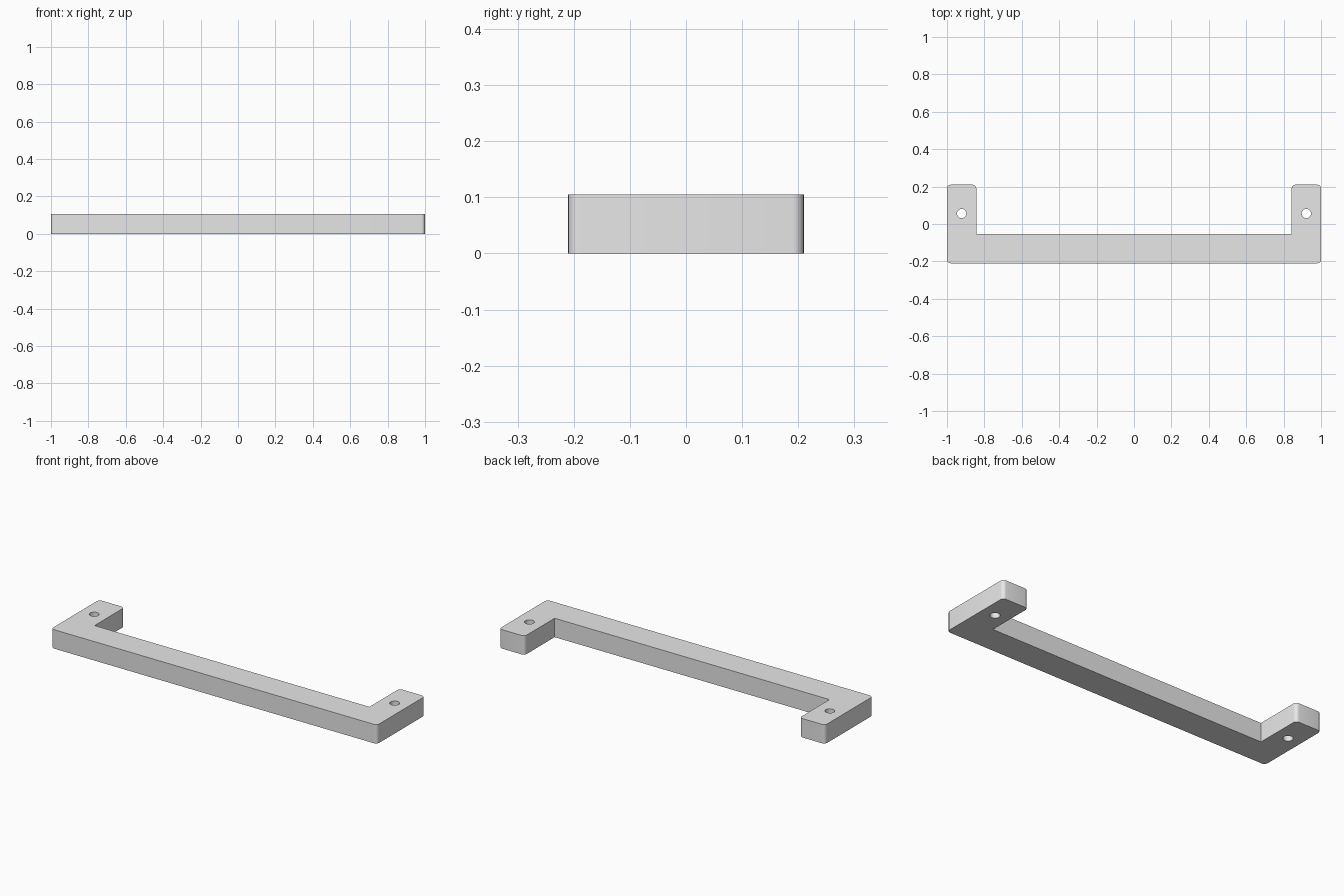
import bpy, bmesh, math

cube = bpy.data.objects.get("Cube")
if cube:
    bpy.data.objects.remove(cube, do_unlink=True)

HALF_LENGTH, HALF_DEPTH, HEIGHT = 1.0, 0.21, 0.105
WIDTH = 0.157           # width of the grip and of both arms
CORNER = 0.02           # rounding of the outer corners
HOLE_RADIUS, HOLE_Y = 0.025, 0.056

# Plain grey material
grey = bpy.data.materials.new("light grey")
grey.use_nodes = True
colour = (0.8, 0.8, 0.8, 1)
grey.diffuse_color = colour
grey.node_tree.nodes["Principled BSDF"].inputs["Base Color"].default_value = colour

# U-shaped handle: right half of the outline, mirrored to the left
inner = HALF_LENGTH - WIDTH
half = [(HALF_LENGTH, -HALF_DEPTH), (HALF_LENGTH, HALF_DEPTH),
        (inner, HALF_DEPTH), (inner, WIDTH - HALF_DEPTH)]
outline = half + [(-x, y) for x, y in reversed(half)]

bm = bmesh.new()
base = bm.faces.new([bm.verts.new((x, y, 0)) for x, y in outline])
top = bmesh.ops.extrude_face_region(bm, geom=[base])["geom"]
bmesh.ops.translate(bm, vec=(0, 0, HEIGHT),
                    verts=[v for v in top if isinstance(v, bmesh.types.BMVert)])
bmesh.ops.recalc_face_normals(bm, faces=bm.faces)

# Round every upright edge except the two inside corners
upright = [e for e in bm.edges
           if abs(e.verts[0].co.z - e.verts[1].co.z) > HEIGHT / 2
           and abs(abs(e.verts[0].co.y) - HALF_DEPTH) < 0.001]
bmesh.ops.bevel(bm, geom=upright, offset=CORNER, segments=6,
                profile=0.5, affect='EDGES')
mesh = bpy.data.meshes.new("handle")
bm.to_mesh(mesh)
bm.free()
mesh.materials.append(grey)
handle = bpy.data.objects.new("handle", mesh)
bpy.context.collection.objects.link(handle)

# Screw hole through each arm
for side, name in ((1, "left"), (-1, "right")):
    bpy.ops.mesh.primitive_cylinder_add(
        vertices=32, radius=HOLE_RADIUS, depth=HEIGHT * 3,
        location=(side * (HALF_LENGTH - WIDTH / 2), HOLE_Y, HEIGHT / 2))
    cutter = bpy.context.object
    cutter.name = name + "_hole_cutter"
    cutter.data.materials.append(grey)
    cutter.hide_render = True
    cutter.hide_set(True)
    cut = handle.modifiers.new(name + " hole", 'BOOLEAN')
    cut.operation = 'DIFFERENCE'
    cut.solver = 'EXACT'
    cut.object = cutter

# Apply the holes and remove the cutters
bpy.ops.object.select_all(action='DESELECT')
bpy.context.view_layer.objects.active = handle
handle.select_set(True)
for cut in list(handle.modifiers):
    cutter = cut.object
    bpy.ops.object.modifier_apply(modifier=cut.name)
    bpy.data.objects.remove(cutter, do_unlink=True)
bpy.ops.object.shade_smooth_by_angle(angle=math.radians(30))
